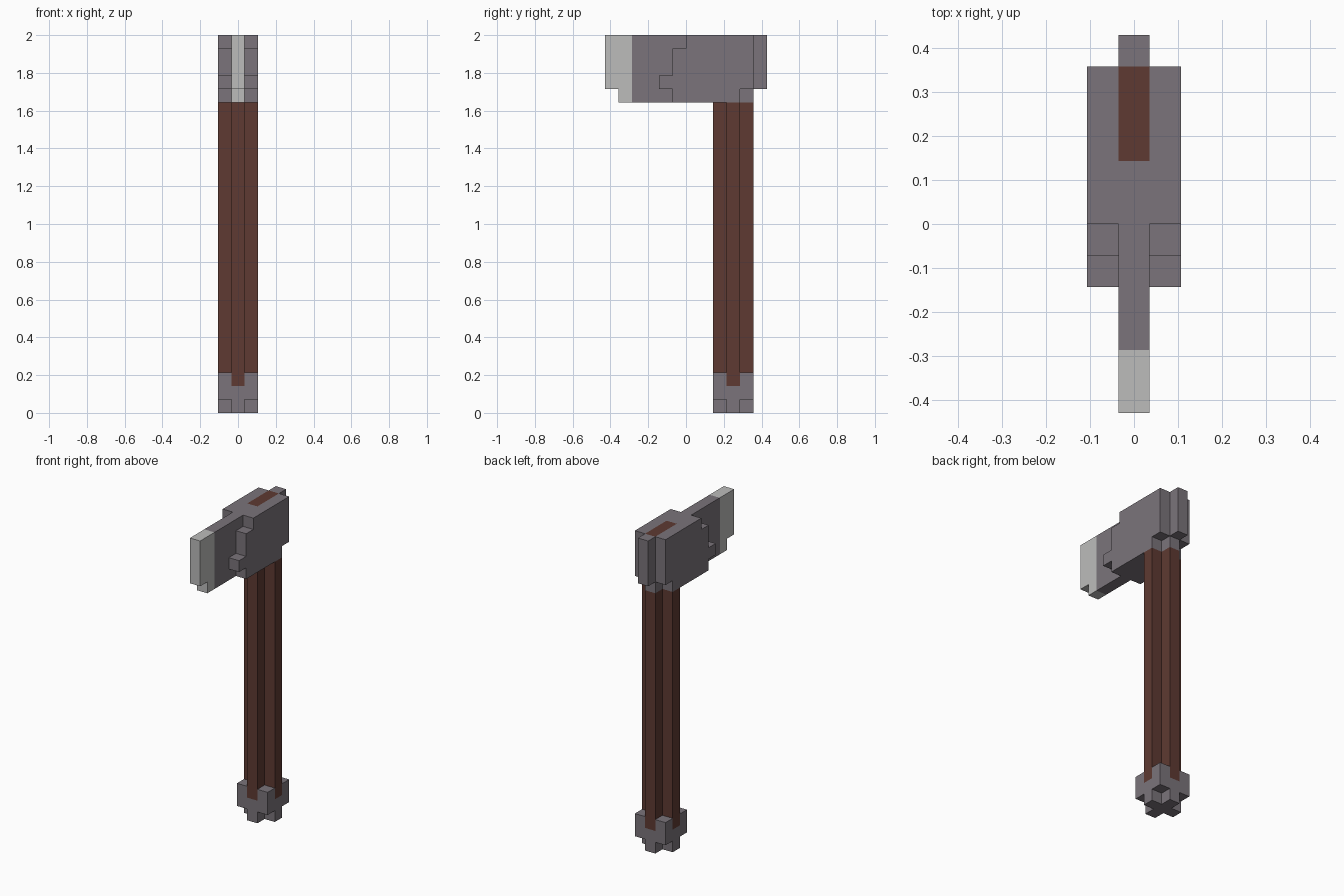
import bpy
import bmesh
from mathutils import Vector

if "Cube" in bpy.data.objects:
    bpy.data.objects.remove(bpy.data.objects["Cube"], do_unlink=True)

U = 1 / 14  # edge of one block


def make_material(name, rgb):
    mat = bpy.data.materials.new(name)
    mat.use_nodes = True
    color = (*rgb, 1)
    mat.diffuse_color = color
    mat.node_tree.nodes["Principled BSDF"].inputs["Base Color"].default_value = color
    return mat


wood = make_material("dark wood", (0.112, 0.042, 0.032))
iron = make_material("grey iron", (0.197, 0.175, 0.197))
edge = make_material("sharpened steel", (0.503, 0.503, 0.497))
materials = {"pommel": iron, "axe_head": iron, "blade_edge": edge, "handle": wood}

blocks = {}  # (x, y, z) -> part name; later fills replace earlier ones


def fill(part, x, y, z):
    """Fill blocks with |x| <= x, and y, z in half-open ranges."""
    for i in range(-x, x + 1):
        for j in range(*y):
            for k in range(*z):
                blocks[i, j, k] = part


def fill_cross(part, z):
    fill(part, 1, (3, 4), z)
    fill(part, 0, (2, 5), z)


# pommel: cross foot, then a square collar around the handle
fill_cross("pommel", (0, 1))
fill("pommel", 1, (2, 5), (1, 3))

# handle: cross-shaped shaft
fill_cross("handle", (2, 23))

# axe head: stepped cheeks, thin blade and poll
fill("axe_head", 1, (-1, 4), (23, 24))
fill("axe_head", 1, (-2, 5), (24, 25))
fill("axe_head", 1, (-1, 5), (25, 27))
fill("axe_head", 1, (0, 5), (27, 28))
fill("axe_head", 0, (-4, 5), (23, 28))
fill("axe_head", 0, (5, 6), (24, 28))

# handle end showing through the top of the head
fill("handle", 0, (2, 5), (27, 28))

# blade edge with its clipped lower corner
fill("blade_edge", 0, (-6, -4), (24, 28))
fill("blade_edge", 0, (-5, -4), (23, 24))


def build(part):
    """Skin the exposed sides of a part's blocks and merge flat faces."""
    bm = bmesh.new()
    for cell, owner in blocks.items():
        if owner != part:
            continue
        center = Vector((cell[0], cell[1] + 0.5, cell[2] + 0.5))
        for axis in range(3):
            for sign in (-1, 1):
                n = Vector((0, 0, 0))
                n[axis] = sign
                if tuple(int(c + d) for c, d in zip(cell, n)) in blocks:
                    continue
                a = Vector((0, 0, 0))
                a[(axis + 1) % 3] = 1
                b = n.cross(a)
                corners = (a + b, b - a, -a - b, a - b)
                bm.faces.new([bm.verts.new((center + (n + c) / 2) * U) for c in corners])
    bmesh.ops.remove_doubles(bm, verts=bm.verts, dist=U / 100)
    bmesh.ops.dissolve_limit(bm, angle_limit=0.01, verts=bm.verts, edges=bm.edges)
    mesh = bpy.data.meshes.new(part)
    bm.to_mesh(mesh)
    bm.free()
    mesh.materials.append(materials[part])
    bpy.context.collection.objects.link(bpy.data.objects.new(part, mesh))


for part in materials:
    build(part)
